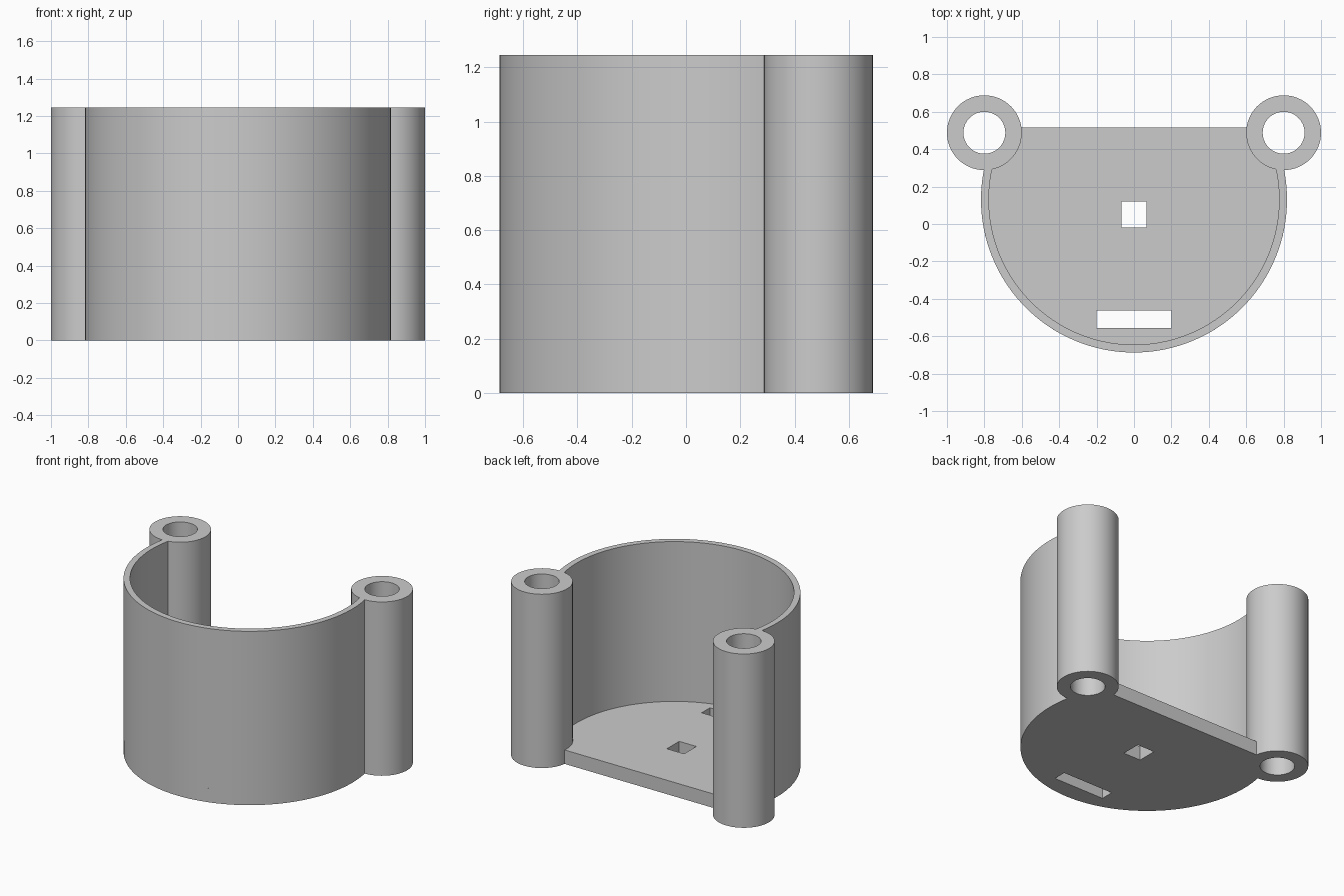
import bpy, bmesh
from math import cos, sin, pi, asin, radians

if "Cube" in bpy.data.objects:
    bpy.data.objects.remove(bpy.data.objects["Cube"], do_unlink=True)

HEIGHT, FLOOR = 1.245, 0.1
CENTRE_Y, OUTER, INNER = 0.131, 0.818, 0.776
BACK_Y = 0.515
POST_X, POST_Y, POST_R, BORE_R = 0.8, 0.488, 0.2, 0.112

grey = bpy.data.materials.new("matte grey")
grey.use_nodes = True
grey.diffuse_color = (0.6, 0.6, 0.6, 1)
grey.node_tree.nodes["Principled BSDF"].inputs["Base Color"].default_value = (0.6, 0.6, 0.6, 1)


def arc(cx, cy, r, start, end, steps):
    return [(cx + r * cos(start + (end - start) * i / steps),
             cy + r * sin(start + (end - start) * i / steps)) for i in range(steps + 1)]


def circle(cx, cy, r, steps=64):
    return arc(cx, cy, r, 0, 2 * pi, steps)[:-1]


def rectangle(x0, x1, y0, y1):
    return [(x0, y0), (x1, y0), (x1, y1), (x0, y1)]


def prism(name, outline, z0, z1):
    """Extrude a flat outline from z0 to z1."""
    bm = bmesh.new()
    face = bm.faces.new([bm.verts.new((x, y, z0)) for x, y in outline])
    top = bmesh.ops.extrude_face_region(bm, geom=[face])["geom"]
    for v in top:
        if isinstance(v, bmesh.types.BMVert):
            v.co.z = z1
    bmesh.ops.recalc_face_normals(bm, faces=bm.faces[:])
    mesh = bpy.data.meshes.new(name)
    bm.to_mesh(mesh)
    bm.free()
    mesh.materials.append(grey)
    obj = bpy.data.objects.new(name, mesh)
    bpy.context.collection.objects.link(obj)
    return obj


def activate(obj):
    bpy.ops.object.select_all(action="DESELECT")
    obj.select_set(True)
    bpy.context.view_layer.objects.active = obj


def cut(obj, outline):
    """Cut an outline right through an object."""
    cutter = prism("cutter", outline, -0.5, HEIGHT + 0.5)
    cutter.hide_render = True
    mod = obj.modifiers.new("cut", "BOOLEAN")
    mod.operation, mod.solver, mod.object = "DIFFERENCE", "EXACT", cutter
    activate(obj)
    bpy.ops.object.modifier_apply(modifier=mod.name)
    bpy.data.objects.remove(cutter, do_unlink=True)


# Floor plate: a disc with a straight back edge
a = asin((BACK_Y - CENTRE_Y) / OUTER)
floor = prism("floor_plate", arc(0, CENTRE_Y, OUTER, -pi - a, a, 120), 0, FLOOR)
cut(floor, rectangle(-0.068, 0.068, -0.02, 0.119))
cut(floor, rectangle(-0.2, 0.2, -0.556, -0.463))

# Curved wall standing around the floor, open at the back
a = asin((0.38 - CENTRE_Y) / OUTER)
wall = prism("curved_wall", arc(0, CENTRE_Y, OUTER, -pi - a, a, 120)
             + arc(0, CENTRE_Y, INNER, a, -pi - a, 120), FLOOR, HEIGHT)

# Hollow posts at the two back corners
parts = [floor, wall]
for side, x in (("left", POST_X), ("right", -POST_X)):
    for body in (floor, wall):
        cut(body, circle(x, POST_Y, POST_R))
    post = prism(side + "_post", circle(x, POST_Y, POST_R), 0, HEIGHT)
    cut(post, circle(x, POST_Y, BORE_R))
    parts.append(post)

for part in parts:
    activate(part)
    bpy.ops.object.shade_smooth_by_angle(angle=radians(30))
